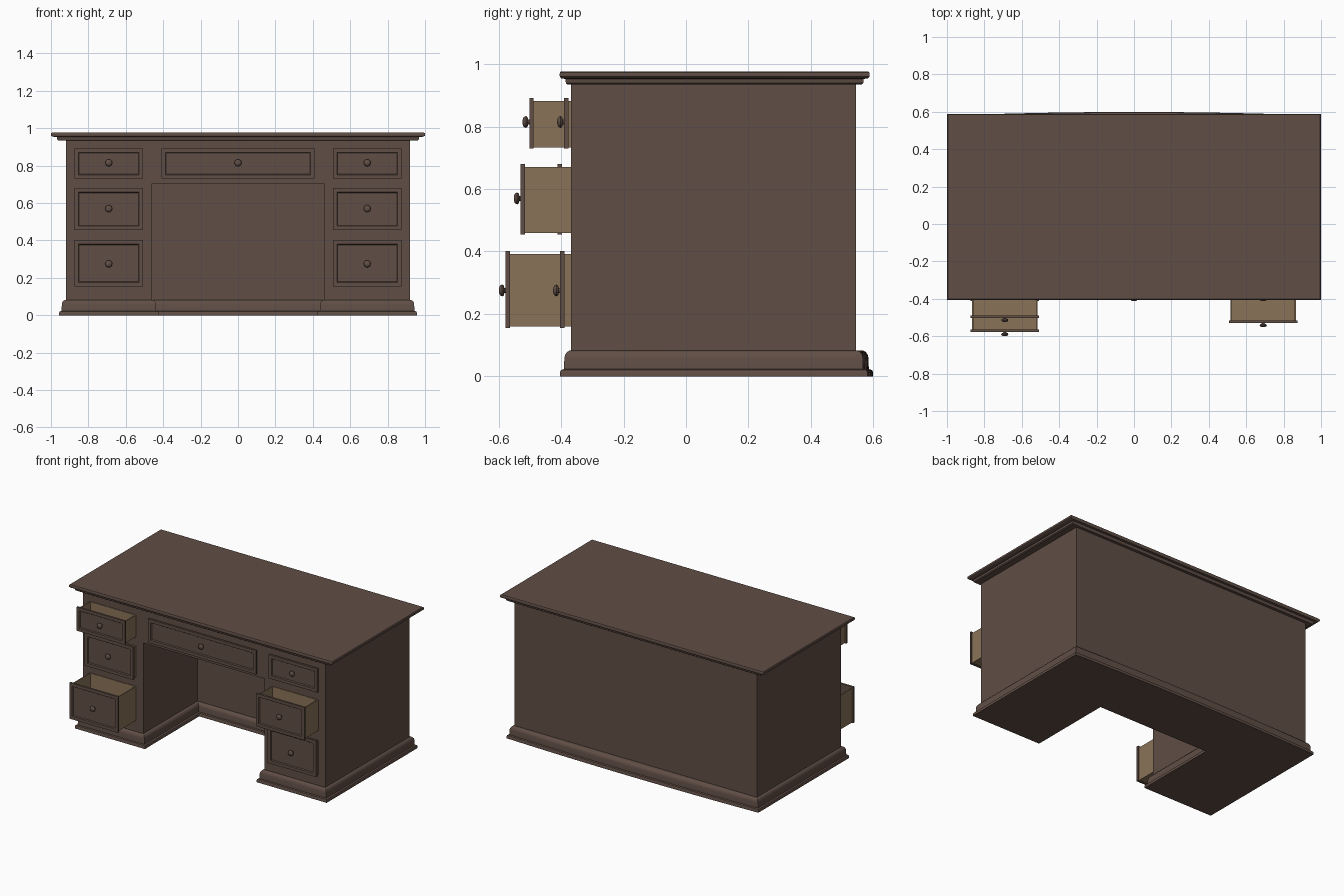
import bpy, bmesh, math
from mathutils import Matrix, Vector

old = bpy.data.objects.get("Cube")
if old:
    bpy.data.objects.remove(old, do_unlink=True)


def material(name, rgb):
    m = bpy.data.materials.new(name)
    m.use_nodes = True
    m.diffuse_color = (*rgb, 1)
    m.node_tree.nodes["Principled BSDF"].inputs["Base Color"].default_value = (*rgb, 1)
    return m


WOOD = material("dark walnut", (0.117, 0.076, 0.060))
LINER = material("pale drawer wood", (0.254, 0.171, 0.098))


def finish(name, bm, mat, smooth=None):
    bmesh.ops.recalc_face_normals(bm, faces=bm.faces)
    me = bpy.data.meshes.new(name)
    bm.to_mesh(me)
    bm.free()
    me.materials.append(mat)
    ob = bpy.data.objects.new(name, me)
    bpy.context.collection.objects.link(ob)
    if smooth:
        bpy.ops.object.select_all(action='DESELECT')
        ob.select_set(True)
        bpy.context.view_layer.objects.active = ob
        bpy.ops.object.shade_smooth_by_angle(angle=math.radians(smooth))
    return ob


def add_box(bm, lo, hi):
    lo, hi = Vector(lo), Vector(hi)
    mat = Matrix.Translation((lo + hi) / 2) @ Matrix.Diagonal((*(hi - lo), 1))
    return bmesh.ops.create_cube(bm, size=1, matrix=mat)["verts"]


def loft(bm, rings):
    """Skin closed rings of points and cap both ends."""
    loops = [[bm.verts.new(p) for p in ring] for ring in rings]
    n = len(loops[0])
    for a, b in zip(loops, loops[1:]):
        for i in range(n):
            j = (i + 1) % n
            bm.faces.new((a[i], a[j], b[j], b[i]))
    bm.faces.new(loops[0][::-1])
    bm.faces.new(loops[-1])


# Main dimensions
HALF_W, FRONT, BACK = 0.92, -0.368, 0.545
KNEE_X, KNEE_Y, KNEE_Z = 0.46, 0.22, 0.705
BASE_Z, TOP_Z = 0.08, 0.935

# Carcass with the kneehole cut out
bm = bmesh.new()
add_box(bm, (-HALF_W, FRONT, 0.06), (HALF_W, BACK, TOP_Z + 0.01))
carcass = finish("carcass", bm, WOOD)
bm = bmesh.new()
add_box(bm, (-KNEE_X, FRONT - 0.2, -0.1), (KNEE_X, KNEE_Y, KNEE_Z))
cutter = finish("kneehole_cutter", bm, WOOD)
cutter.hide_render = True
cutter.display_type = 'WIRE'
cut = carcass.modifiers.new("kneehole", 'BOOLEAN')
cut.operation = 'DIFFERENCE'
cut.solver = 'EXACT'
cut.object = cutter
# Bake the cut, then drop the cutter
bpy.context.view_layer.update()
baked = bpy.data.meshes.new_from_object(
    carcass.evaluated_get(bpy.context.evaluated_depsgraph_get()))
carcass.modifiers.clear()
carcass.data = baked
bpy.data.objects.remove(cutter, do_unlink=True)


# Plinth moulding: follows the U-shaped plan, gently bowed along the back
def plinth_ring(d, z, bow=0.018, steps=12):
    w, f, k = HALF_W + d, FRONT - d, KNEE_X - d
    pts = [(-w, f, z), (-k, f, z), (-k, KNEE_Y - d, z),
           (k, KNEE_Y - d, z), (k, f, z), (w, f, z)]
    for i in range(steps + 1):
        t = 1 - 2 * i / steps
        pts.append((w * t, BACK + d + bow * (1 - t * t), z))
    return pts


bm = bmesh.new()
loft(bm, [plinth_ring(d, z) for d, z in (
    (0.036, 0), (0.036, 0.014), (0.033, 0.02), (0.023, 0.023), (0.022, 0.058),
    (0.019, 0.07), (0.013, 0.078), (0.006, 0.082))])
finish("plinth", bm, WOOD, 35)


# Desk top: stepped moulding below a flat slab
def top_ring(d, z):
    w, f, b = 1 - d, -0.405 + d * 0.6, 0.588 - d * 0.6
    return [(-w, f, z), (w, f, z), (w, b, z), (-w, b, z)]


bm = bmesh.new()
loft(bm, [top_ring(d, z) for d, z in (
    (0.04, TOP_Z), (0.033, 0.94), (0.031, 0.953), (0.008, 0.955),
    (0.001, 0.96), (0, 0.966), (0.001, 0.973), (0.006, 0.977))])
finish("desk_top", bm, WOOD, 35)


# Drawers
def drawer_front(name, x0, x1, z0, z1, y):
    bm = bmesh.new()
    add_box(bm, (x0, y, z0), (x1, y + 0.014, z1))
    bm.normal_update()
    face = min(bm.faces, key=lambda f: f.calc_center_median().y)
    bmesh.ops.inset_region(bm, faces=[face], thickness=0.03)
    bmesh.ops.inset_region(bm, faces=[face], thickness=0.006, depth=-0.007)
    finish(name, bm, WOOD)


def drawer_box(name, x0, x1, z0, z1, y):
    t = 0.008
    x0, x1, z0, z1 = x0 + t, x1 - t, z0 + 0.004, z1 - 0.01
    near, far = y + 0.013, FRONT + 0.01
    bm = bmesh.new()
    add_box(bm, (x0, near, z0), (x1, far, z0 + t))
    add_box(bm, (x0, near, z0), (x0 + t, far, z1))
    add_box(bm, (x1 - t, near, z0), (x1, far, z1))
    add_box(bm, (x0 + t, FRONT - 0.004, z0), (x1 - t, far, z1))
    finish(name, bm, LINER)


def knob(name, x, y, z):
    bm = bmesh.new()
    profile = ((0.009, 0.01), (0.008, -0.004), (0.016, -0.006), (0.019, -0.011),
               (0.016, -0.018), (0.009, -0.021), (0.003, -0.022))
    steps = 16
    rings = []
    for r, dy in profile:
        angles = [2 * math.pi * i / steps for i in range(steps)]
        rings.append([(x + r * math.cos(a), y + dy, z + r * math.sin(a)) for a in angles])
    loft(bm, rings)
    finish(name, bm, WOOD, 50)


OUTER, INNER = 0.875, 0.507
ROWS = {"top": (0.73, 0.892, 0.815), "middle": (0.455, 0.68, 0.57),
        "bottom": (0.155, 0.402, 0.275)}
OPEN_Y = {"right": {"top": -0.502, "middle": -0.412, "bottom": -0.578},
          "left": {"top": -0.391, "middle": -0.53, "bottom": -0.404}}

drawers = [("centre", -0.41, 0.41, ROWS["top"], -0.391)]
for side, ys in OPEN_Y.items():
    x0, x1 = (-OUTER, -INNER) if side == "right" else (INNER, OUTER)
    for row, y in ys.items():
        drawers.append((f"{side}_{row}", x0, x1, ROWS[row], y))

for label, x0, x1, (z0, z1, kz), y in drawers:
    drawer_front(label + "_drawer_front", x0, x1, z0, z1, y)
    drawer_box(label + "_drawer_box", x0, x1, z0, z1, y)
    knob(label + "_drawer_knob", (x0 + x1) / 2, y, kz)
